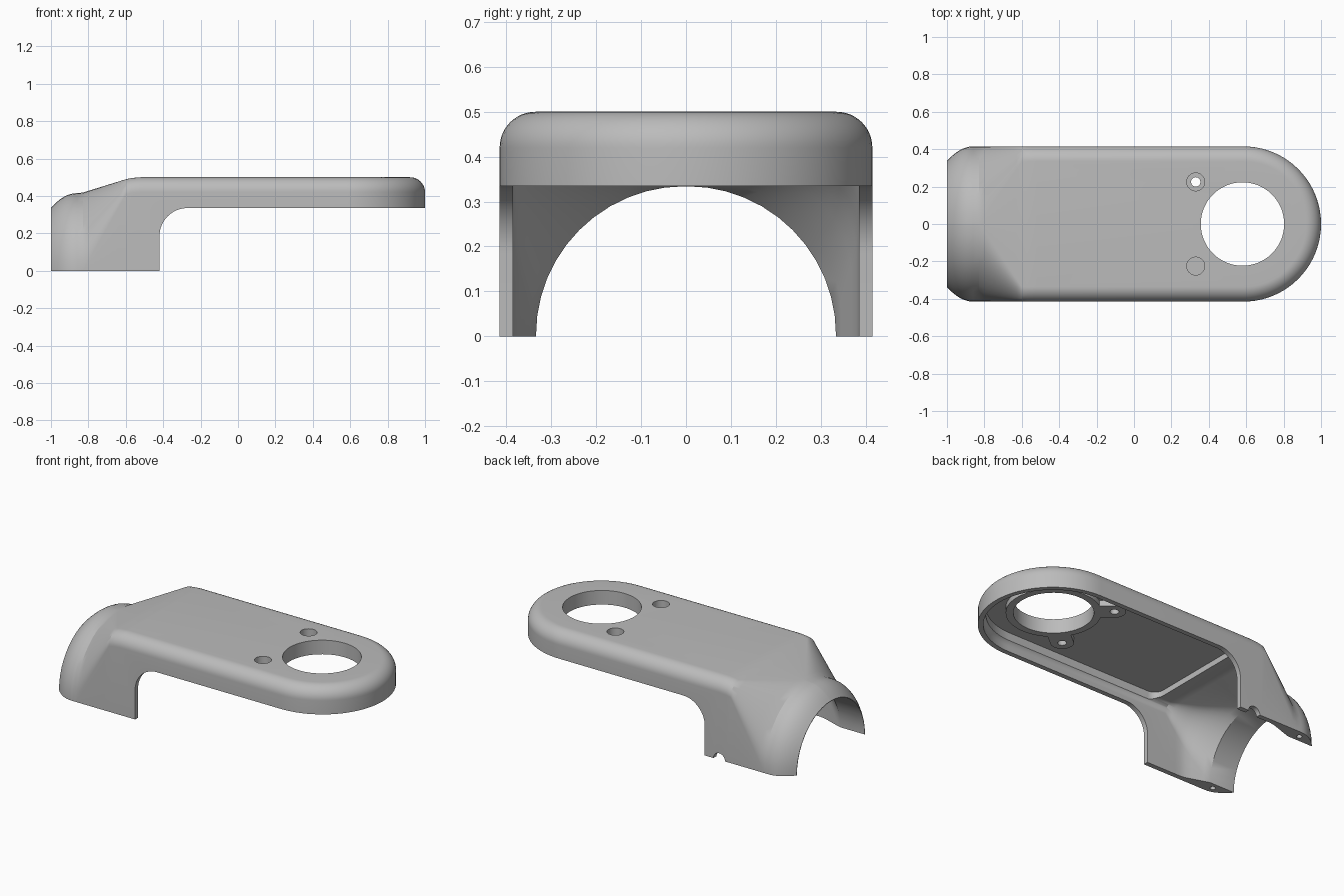
import bpy, bmesh
from math import sin, cos, pi

cube = bpy.data.objects.get("Cube")
if cube:
    bpy.data.objects.remove(cube, do_unlink=True)

grey = bpy.data.materials.new("plain grey")
grey.use_nodes = True
grey.diffuse_color = (0.5, 0.5, 0.5, 1)
grey.node_tree.nodes["Principled BSDF"].inputs["Base Color"].default_value = (0.5, 0.5, 0.5, 1)

END_X = 0.585  # centre of the rounded end


def finish(bm, name):
    bmesh.ops.remove_doubles(bm, verts=bm.verts, dist=1e-5)
    bmesh.ops.recalc_face_normals(bm, faces=bm.faces)
    mesh = bpy.data.meshes.new(name)
    bm.to_mesh(mesh)
    bm.free()
    mesh.materials.append(grey)
    obj = bpy.data.objects.new(name, mesh)
    bpy.context.collection.objects.link(obj)
    return obj


def arc(cx, cy, r, a0, a1, n):
    return [(cx + r * cos(a0 + (a1 - a0) * i / n), cy + r * sin(a0 + (a1 - a0) * i / n))
            for i in range(n + 1)]


def arch_loft(name, stations, base):
    """Rounded-box arch swept along x, turned round the far end and mirrored back."""
    def half(w, h, r):
        r = min(r, w - 0.003, h - 0.003)
        return [(w, base)] + arc(w - r, h - r, r, 0, pi / 2, 12) + [(0, h)]

    rails = [(x, -pi / 2, half(w, h, r)) for x, w, h, r in stations]
    last = rails[-1][2]
    rails += [(END_X, -pi / 2 + pi * i / 40, last) for i in range(41)]
    rails += [(x, pi / 2, half(w, h, r)) for x, w, h, r in reversed(stations)]
    bm = bmesh.new()
    grid = [[bm.verts.new((x + r * cos(a), r * sin(a), z)) for r, z in prof]
            for x, a, prof in rails]
    for a, b in zip(grid, grid[1:]):
        for i in range(len(a) - 1):
            bm.faces.new((a[i], b[i], b[i + 1], a[i + 1]))
    bm.faces.new([row[0] for row in grid])
    bm.faces.new(grid[0] + grid[-1][-2::-1])
    return finish(bm, name)


def prism(name, outline, low, high, along="z"):
    bm = bmesh.new()
    place = (lambda u, v, t: (u, v, t)) if along == "z" else (lambda u, v, t: (u, t, v))
    ends = [[bm.verts.new(place(u, v, t)) for u, v in outline] for t in (low, high)]
    n = len(outline)
    for ring in ends:
        bm.faces.new(ring)
    for i in range(n):
        j = (i + 1) % n
        bm.faces.new((ends[0][i], ends[0][j], ends[1][j], ends[1][i]))
    return finish(bm, name)


def disc(name, x, y, r, low, high, along="z", n=48):
    return prism(name, arc(x, y, r, 0, 2 * pi, n)[:-1], low, high, along)


def combine(target, tool, operation):
    mod = target.modifiers.new(tool.name, "BOOLEAN")
    mod.operation, mod.solver, mod.object = operation, "EXACT", tool
    bpy.context.view_layer.objects.active = target
    bpy.ops.object.modifier_apply(modifier=mod.name)
    bpy.data.objects.remove(tool, do_unlink=True)


def cut(tool):
    combine(cover, tool, "DIFFERENCE")


# Outer skin: rounded lip, round arch, then a blend into the flat box arm
skin = []
for i in range(9):
    x = -1 + 0.14 * i / 8
    w = 0.415 - 0.078 * ((-0.86 - x) / 0.14) ** 2
    skin.append((x, w, w, w))
for i in range(9):
    t = i / 8
    skin.append((-0.83 + 0.23 * t, 0.415, 0.418 + 0.071 * t, 0.415 - 0.335 * t))
skin += [(-0.57, 0.415, 0.496, 0.08), (-0.52, 0.415, 0.5, 0.08), (END_X, 0.415, 0.5, 0.08)]
cover = arch_loft("cover_shell", skin, 0)

# Hollow interior
hollow = [(-1.1, 0.334, 0.334, 0.334)]
for i in range(9):
    t = i / 8
    hollow.append((-0.83 + 0.28 * t, 0.334 + 0.051 * min(1, 1.8 * t),
                   0.334 + 0.076 * t, 0.334 - 0.284 * t))
hollow.append((END_X, 0.385, 0.41, 0.05))
cut(arch_loft("hollow", hollow, -0.1))

# Open underside of the arm, with curved shoulders on the legs
cut(prism("underside", [(-0.42, -0.1)] + arc(-0.27, 0.185, 0.15, pi, pi / 2, 16)
          + [(1.2, 0.335), (1.2, -0.1)], -0.6, 0.6, "y"))

# Shallow pocket in the ceiling
cut(prism("pocket", arc(END_X, 0, 0.37, -pi / 2, pi / 2, 40)
          + arc(-0.41, 0.31, 0.06, pi / 2, pi, 8)
          + arc(-0.41, -0.31, 0.06, pi, 1.5 * pi, 8), 0.38, 0.445))

# Collar and screw tabs under the ceiling
combine(cover, disc("collar", 0.58, 0, 0.265, 0.412, 0.47, n=64), "UNION")
for s in (-1, 1):
    tab = disc("screw_tab", 0.33, s * 0.225, 0.065, 0.412, 0.468)
    combine(cover, tab, "UNION")
    web = [(0.284, s * 0.179), (0.376, s * 0.271), (0.476, s * 0.19), (0.384, s * 0.098)]
    combine(cover, prism("tab_web", web, 0.412, 0.466), "UNION")

# Holes
cut(disc("main_hole", 0.58, 0, 0.223, 0.3, 0.6, n=64))
for s in (-1, 1):
    cut(disc("screw_hole", 0.33, s * 0.225, 0.025, 0.3, 0.6, n=32))
    cut(disc("counterbore", 0.33, s * 0.225, 0.048, 0.45, 0.6, n=32))
    cut(disc("foot_hole", -0.88, s * 0.372, 0.016, -0.1, 0.07, n=20))

# Cable notch in the back leg
cut(disc("cable_notch", -0.52, 0, 0.04, 0.3, 0.5, "y", 32))

bpy.ops.object.select_all(action="DESELECT")
cover.select_set(True)
bpy.context.view_layer.objects.active = cover
bpy.ops.object.shade_smooth_by_angle(angle=0.5)
